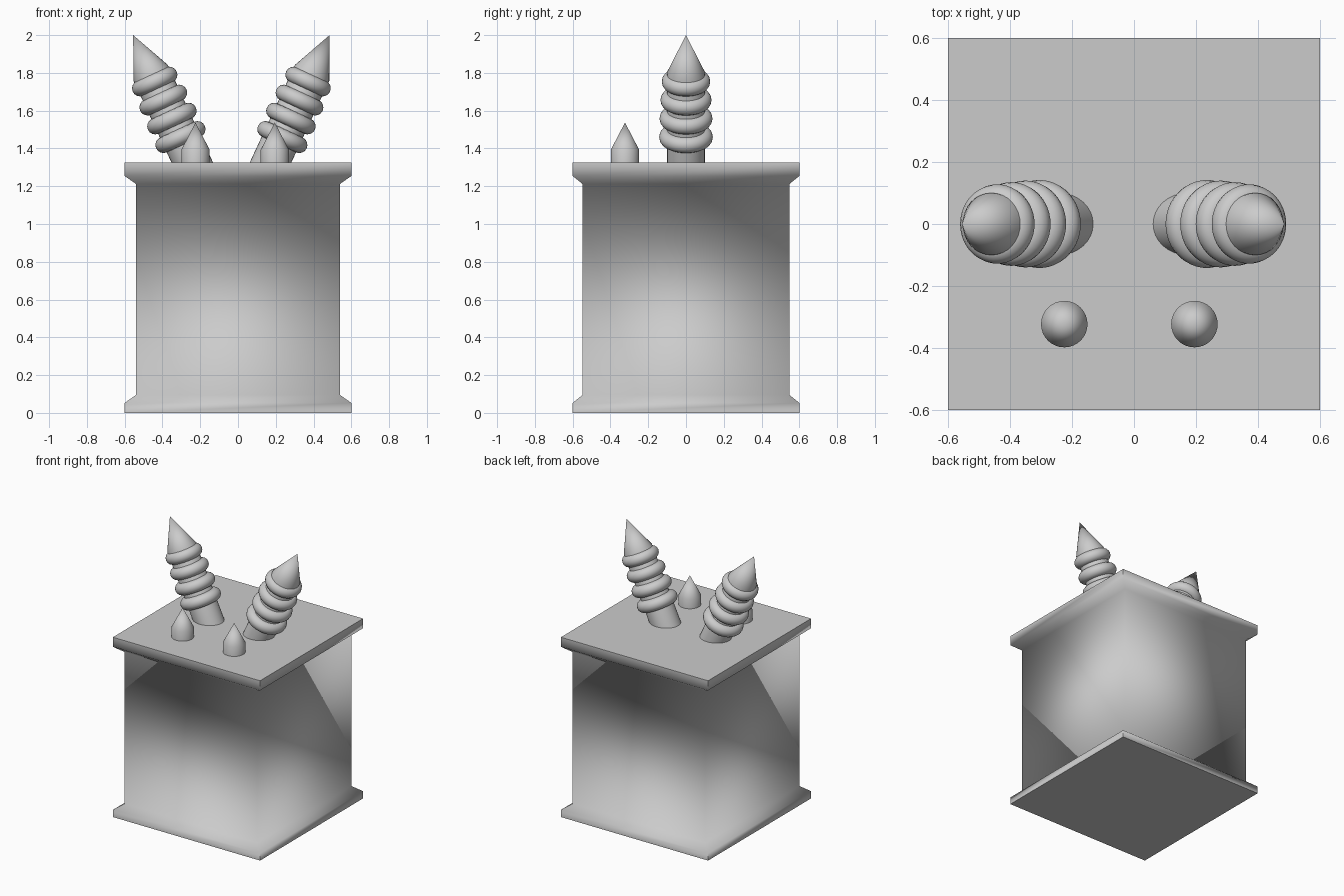
import bpy, bmesh
from math import sin, cos, pi, atan2, hypot, radians

if "Cube" in bpy.data.objects:
    bpy.data.objects.remove(bpy.data.objects["Cube"])


def loft(name, rings, angle):
    """Skin a stack of equal-length vertex rings; a single-point ring makes a tip."""
    bm = bmesh.new()
    rows = [[bm.verts.new(p) for p in ring] for ring in rings]
    bm.faces.new(rows[0][::-1])
    for a, b in zip(rows, rows[1:]):
        n = len(a)
        for i in range(n):
            j = (i + 1) % n
            if len(b) == 1:
                bm.faces.new((a[i], a[j], b[0]))
            else:
                bm.faces.new((a[i], a[j], b[j], b[i]))
    if len(rows[-1]) > 1:
        bm.faces.new(rows[-1])
    bmesh.ops.recalc_face_normals(bm, faces=bm.faces)
    me = bpy.data.meshes.new(name)
    bm.to_mesh(me)
    bm.free()
    ob = bpy.data.objects.new(name, me)
    bpy.context.collection.objects.link(ob)
    smooth(ob, angle)
    return ob


def smooth(ob, angle):
    bpy.ops.object.select_all(action='DESELECT')
    ob.select_set(True)
    bpy.context.view_layer.objects.active = ob
    bpy.ops.object.shade_smooth_by_angle(angle=radians(angle))


def rect(hx, hy, z):
    return [(-hx, -hy, z), (hx, -hy, z), (hx, hy, z), (-hx, hy, z)]


def circle(r, z, n=32):
    if r == 0:
        return [(0, 0, z)]
    return [(r * cos(2 * pi * i / n), r * sin(2 * pi * i / n), z) for i in range(n)]


TOP = 1.325

# Tank with flared base and lid flanges
loft("tank", [rect(0.6, 0.6, 0), rect(0.6, 0.6, 0.053),
              rect(0.54, 0.548, 0.095), rect(0.54, 0.548, 1.212),
              rect(0.6, 0.6, 1.254), rect(0.6, 0.6, TOP)], 65)

MID = -0.035   # the fittings mirror about this x
for side, label in ((-1, "left"), (1, "right")):
    # Tilted bushing: pointed rod from the lid
    dx, dz = 0.313, 2.0 - TOP
    length, tilt = hypot(dx, dz), side * atan2(dx, dz)
    base_x = MID + side * 0.207
    rod = loft(label + "_bushing", [circle(0.1, -0.06), circle(0.1, length - 0.22),
                                    circle(0, length)], 35)
    rod.location = (base_x, 0, TOP)
    rod.rotation_euler = (0, tilt, 0)

    # Insulator rings, narrowing upward
    for k, outer in enumerate((0.142, 0.14, 0.135, 0.128)):
        d = 0.149 + 0.108 * k
        bpy.ops.mesh.primitive_torus_add(
            major_radius=outer - 0.043, minor_radius=0.043,
            major_segments=48, minor_segments=16,
            location=(base_x + d * sin(tilt), 0, TOP + d * cos(tilt)),
            rotation=(0, tilt, 0))
        ring = bpy.context.object
        ring.name = f"{label}_insulator_ring_{k + 1}"
        smooth(ring, 60)

    # Small upright terminal at the front
    stud = loft(label + "_terminal", [circle(0.075, -0.02), circle(0.075, 0.068),
                                      circle(0, 0.212)], 35)
    stud.location = (MID + 0.02 + side * 0.21, -0.323, TOP)
